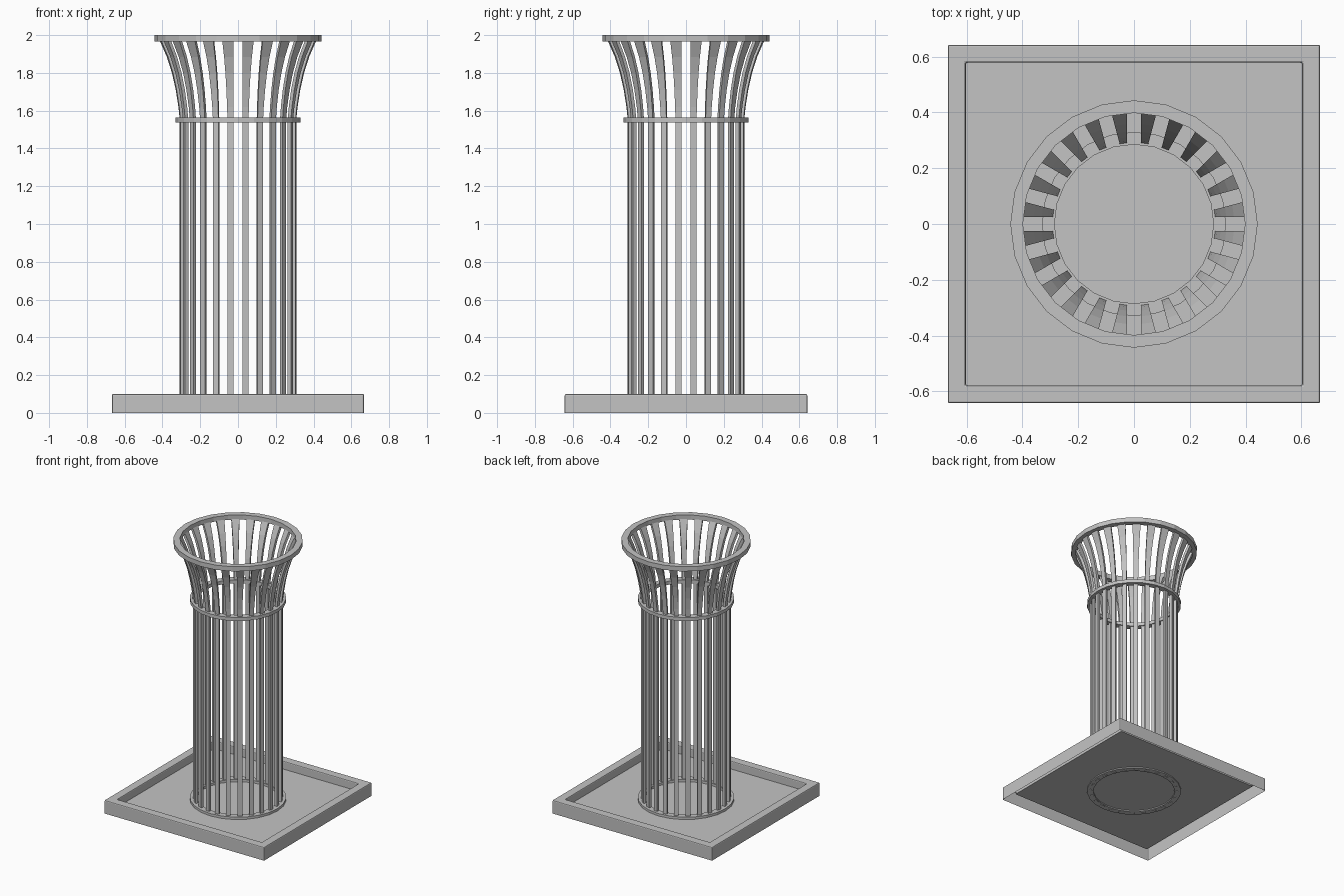
import bpy, bmesh, math
from mathutils import Matrix

cube = bpy.data.objects.get("Cube")
if cube:
    bpy.data.objects.remove(cube, do_unlink=True)

SIDES = 24
STEP = 2 * math.pi / SIDES

grey = bpy.data.materials.new("light_grey")
grey.use_nodes = True
colour = (0.55, 0.55, 0.55, 1)
grey.diffuse_color = colour
grey.node_tree.nodes["Principled BSDF"].inputs["Base Color"].default_value = colour


def finish(name, bm):
    """Turn a bmesh into a named object with the grey material."""
    mesh = bpy.data.meshes.new(name)
    bm.to_mesh(mesh)
    bm.free()
    mesh.materials.append(grey)
    obj = bpy.data.objects.new(name, mesh)
    bpy.context.collection.objects.link(obj)
    return obj


def ring(name, inner, outer, low, high):
    """Faceted hoop with a rectangular section."""
    bm = bmesh.new()
    section = [(inner, low), (outer, low), (outer, high), (inner, high)]
    loops = [[bm.verts.new((r * math.cos(i * STEP), r * math.sin(i * STEP), z))
              for r, z in section] for i in range(SIDES)]
    for i, a in enumerate(loops):
        b = loops[(i + 1) % SIDES]
        for k in range(4):
            n = (k + 1) % 4
            bm.faces.new((a[k], b[k], b[n], a[n]))
    bmesh.ops.recalc_face_normals(bm, faces=bm.faces)
    return finish(name, bm)


def slats(name, profile, thickness, half_gap):
    """Circle of bars that widen with radius, keeping an even gap."""
    bm = bmesh.new()
    for i in range(SIDES):
        turn = Matrix.Rotation((i + 0.5) * STEP, 3, 'Z')
        rows = []
        for radius, z in profile:
            row = []
            for r, side in ((radius, -1), (radius, 1),
                            (radius - thickness, 1), (radius - thickness, -1)):
                half = r * math.tan(STEP / 2) - half_gap
                v = bm.verts.new((r, side * half, z))
                v.co = turn @ v.co
                row.append(v)
            rows.append(row)
        for a, b in zip(rows, rows[1:]):
            for k in range(4):
                n = (k + 1) % 4
                bm.faces.new((a[k], a[n], b[n], b[k]))
        bm.faces.new(rows[0][::-1])
        bm.faces.new(rows[-1])
    bmesh.ops.recalc_face_normals(bm, faces=bm.faces)
    return finish(name, bm)


# Base tray: open-bottomed box with a raised rim and a sunken floor
bm = bmesh.new()
bmesh.ops.create_cube(bm, size=1)
for v in bm.verts:
    v.co = (v.co.x * 1.334, v.co.y * 1.284, (v.co.z + 0.5) * 0.1)
bm.normal_update()
bottom = [f for f in bm.faces if f.normal.z < -0.5]
bmesh.ops.delete(bm, geom=bottom, context='FACES_ONLY')
top = [f for f in bm.faces if f.normal.z > 0.5]
bmesh.ops.inset_region(bm, faces=top, thickness=0.091)
floor = bmesh.ops.extrude_face_region(bm, geom=top)
bmesh.ops.delete(bm, geom=top, context='FACES_ONLY')
for v in floor["geom"]:
    if isinstance(v, bmesh.types.BMVert):
        v.co.z = 0.04
bm.normal_update()
sharp = [e for e in bm.edges if len(e.link_faces) == 2
         and e.calc_face_angle() > 1 and max(v.co.z for v in e.verts) > 0.05]
bmesh.ops.bevel(bm, geom=sharp, offset=0.007, segments=2, profile=0.5,
                affect='EDGES', clamp_overlap=True)
finish("base_tray", bm)

# Straight column bars flaring outward at the top
slats("column_slats",
      [(0.309, 0.028), (0.309, 1.55), (0.316, 1.62), (0.330, 1.71),
       (0.350, 1.80), (0.377, 1.885), (0.416, 1.975)],
      0.019, 0.025)

# Hoops holding the bars
ring("bottom_ring", 0.285, 0.33, 0.032, 0.058)
ring("middle_ring", 0.285, 0.33, 1.538, 1.564)
ring("top_ring", 0.398, 0.443, 1.965, 2.0)
